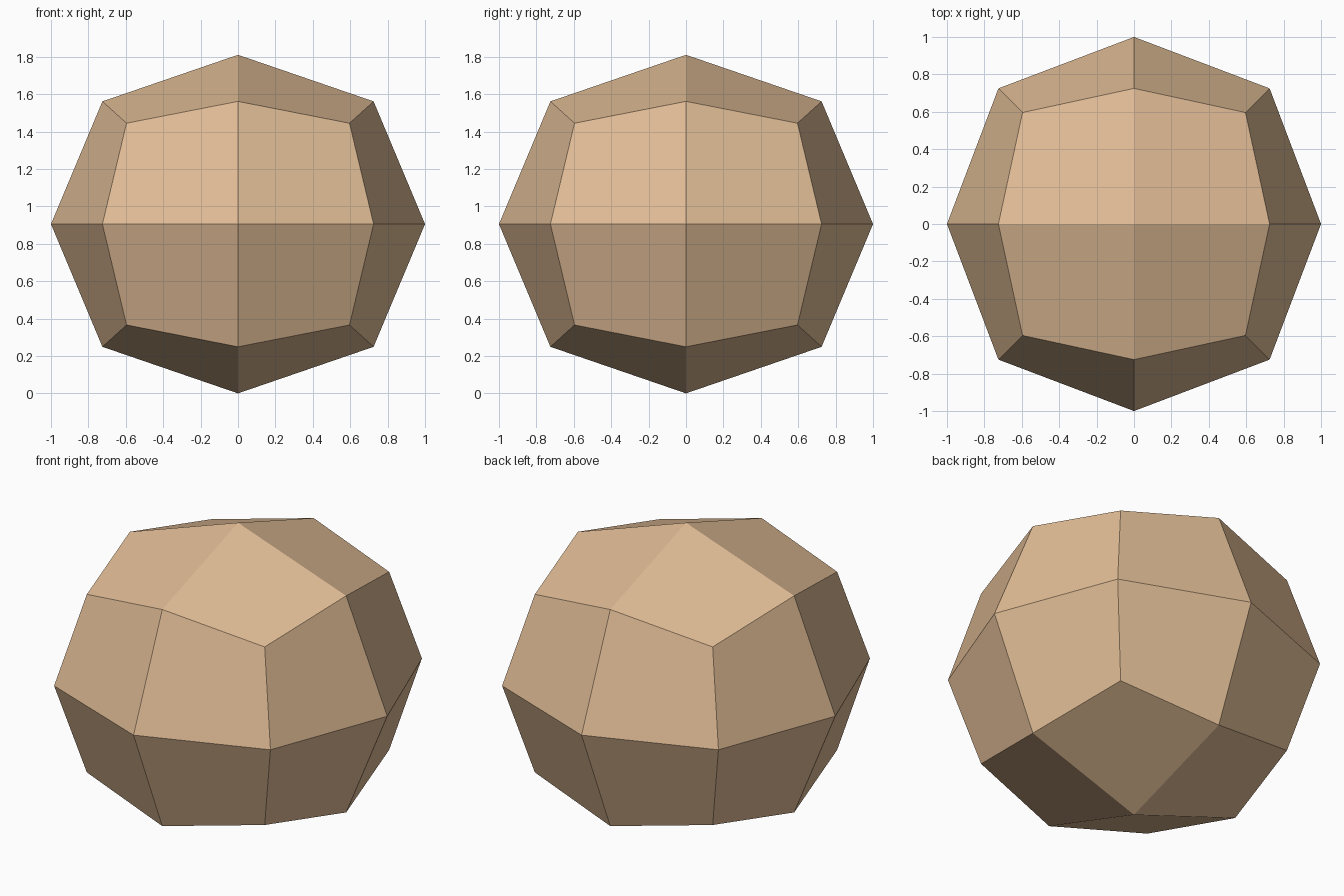
import bpy
import bmesh

default = bpy.data.objects.get("Cube")
if default:
    bpy.data.objects.remove(default, do_unlink=True)

HALF_HEIGHT = 0.905

# Sandy stone colour
stone = bpy.data.materials.new("sandy_tan")
stone.use_nodes = True
tan = (0.74, 0.50, 0.30, 1.0)
stone.diffuse_color = tan
bsdf = next(n for n in stone.node_tree.nodes if n.type == "BSDF_PRINCIPLED")
bsdf.inputs["Base Color"].default_value = tan
bsdf.inputs["Roughness"].default_value = 0.9

# Cube cut once on every side: 24 kite faces
bm = bmesh.new()
bmesh.ops.create_cube(bm, size=2)
bmesh.ops.subdivide_edges(bm, edges=bm.edges[:], cuts=1, use_grid_fill=True)

# Round it: face centres stay, edge midpoints and corners are pulled in
pull = {1: 1.0, 2: 0.725, 3: 0.596}
for v in bm.verts:
    v.co *= pull[sum(abs(c) > 0.5 for c in v.co)]
    v.co.z = (v.co.z + 1) * HALF_HEIGHT  # flatten slightly and stand on ground

bmesh.ops.recalc_face_normals(bm, faces=bm.faces[:])
mesh = bpy.data.meshes.new("boulder")
bm.to_mesh(mesh)
bm.free()
mesh.materials.append(stone)
bpy.context.collection.objects.link(bpy.data.objects.new("boulder", mesh))
